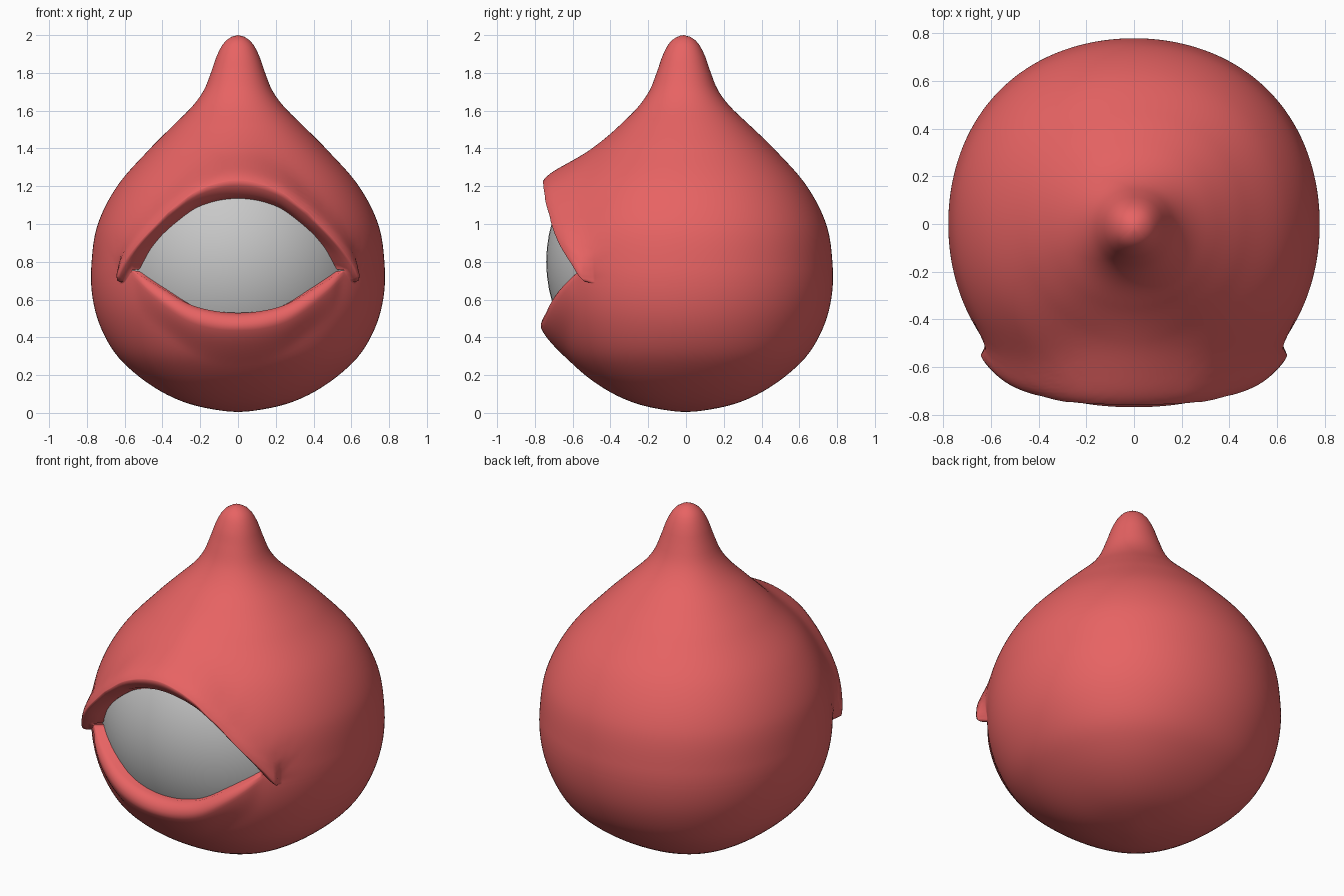
import bpy, bmesh, math

if "Cube" in bpy.data.objects:
    bpy.data.objects.remove(bpy.data.objects["Cube"])


def material(name, col):
    m = bpy.data.materials.new(name)
    m.diffuse_color = (*col, 1)
    m.use_nodes = True
    m.node_tree.nodes["Principled BSDF"].inputs["Base Color"].default_value = m.diffuse_color
    return m


def spline(keys, x):
    """Smooth cubic curve through (x, value) keys."""
    n = len(keys)
    if x <= keys[0][0]:
        return keys[0][1]
    if x >= keys[-1][0]:
        return keys[-1][1]
    i = next(k for k in range(n - 1) if keys[k + 1][0] >= x)

    def tan(k):
        if k == 0 or k == n - 1:
            return 0.0
        return (keys[k + 1][1] - keys[k - 1][1]) / (keys[k + 1][0] - keys[k - 1][0])
    (x0, y0), (x1, y1) = keys[i], keys[i + 1]
    w = x1 - x0
    t = (x - x0) / w
    return ((2*t**3 - 3*t*t + 1) * y0 + (t**3 - 2*t*t + t) * w * tan(i)
            + (3*t*t - 2*t**3) * y1 + (t**3 - t*t) * w * tan(i + 1))


def smooth(t):
    t = min(1, max(0, t))
    return t * t * (3 - 2 * t)


red = material("red skin", (0.80, 0.125, 0.125))
grey = material("eye grey", (0.58, 0.58, 0.58))

# Teardrop profile (radius, height), mirrored past both poles for round ends
prof = [(0, .005), (.15, .022), (.28, .055), (.41, .115), (.54, .205), (.65, .315),
        (.73, .46), (.77, .61), (.777, .77), (.745, .99), (.64, 1.2), (.465, 1.4),
        (.345, 1.52), (.24, 1.625), (.18, 1.71), (.14, 1.81), (.108, 1.9),
        (.065, 1.97), (0, 2.0)]
pts = [(-prof[1][0], prof[1][1])] + prof + [(-prof[-2][0], prof[-2][1])]
s, rad, hgt = 0.0, [], []
for i, p in enumerate(pts):
    if i:
        s += math.dist(p, pts[i - 1])
    rad.append((s, p[0]))
    hgt.append((s, p[1]))
S0, S1 = rad[1][0], rad[-2][0]


def s_at(z):
    a, b = S0, S1
    for _ in range(30):
        m = (a + b) / 2
        if spline(hgt, m) < z:
            a = m
        else:
            b = m
    return (a + b) / 2


def radius(q, z, a):
    """Body radius, slightly squared in plan."""
    k = .02 + .025 * smooth((.5 - z) / .4)
    return max(0, spline(rad, q)) * (1 + k * math.sin(2 * math.radians(a)) ** 2)


def r_at(z, a):
    return radius(s_at(z), z, a)


# Eyelid curves against angle from the front, in degrees
CORNER, TIP = 45, 49.5
up_edge = [(0, 1.135), (17, 1.095), (29.5, .987), (38, .88), (45, .755), (50, .69), (56, .69)]
up_ridge = [(0, 1.23), (15, 1.18), (26, 1.07), (31, 1.0), (41, .85), (45, .785), (50, .70), (56, .70)]
up_bump = [(0, .138), (15, .122), (26, .09), (31, .077), (41, .07), (47, .06), (50, .05)]
up_width = [(0, .115), (30, .105), (42, .085), (50, .05)]
lo_edge = [(0, .53), (10, .54), (20, .575), (32, .663), (45, .755), (60, .85)]
lo_gap = [(0, .08), (15, .078), (30, .06), (45, .025), (60, .02)]
lo_bump = [(0, .042), (20, .036), (38, .014), (45, 0)]
lo_edge_r = [(0, .715), (15, .735), (26, .762), (36, .778), (45, .79)]
NL, NU, COLS = 30, 60, 240

ridge = [(TIP * k / 60, spline(up_ridge, TIP * k / 60), spline(up_bump, TIP * k / 60),
          spline(up_width, TIP * k / 60)) for k in range(61)]


def lid_bump(a, z):
    """Swelling above the upper lid, fading with distance from its ridge."""
    d, h, w = min((math.hypot((a - g) * .0136, z - zr), h, w) for g, zr, h, w in ridge)
    b = h / (1 + (d / w) ** 2.5) * (1 - smooth((d - .1) / .3))
    return b * smooth((z - .70) / .16) if a > TIP + .1 else b


def column(a):
    front = a < CORNER - .01
    ze = spline(up_edge, a)
    zl = spline(lo_edge, a) if front else ze
    rows = []
    # lower half, pole to lower lid
    zr, h = zl - spline(lo_gap, a), spline(lo_bump, a)
    sr = s_at(zr)
    for k in range(NL + 1):
        q = S0 + (sr - S0) * (1 - (1 - k / NL) ** 1.2)
        z = spline(hgt, q)
        rows.append((radius(q, z, a) + h * (1 - smooth((zr - z) / .2)), z))
    r0 = rows[-1][0]
    re = spline(lo_edge_r, a) if front else r_at(zl, a)
    for f in (.2, .45, .7):
        g = 4 * f * (1 - f) * .4 * h
        rows.append((r0 + (re - r0) * f + g, zr + (zl - zr) * f + g * .4))
    rows += [(re, zl), (.60, zl - .02), (.60, ze + .02)]
    # upper half, upper lid to tip
    zr = spline(up_ridge, a)
    h = lid_bump(a, zr)
    re = math.sqrt(.74**2 - (ze - .8)**2) + .005 + .04 * (a / CORNER)**4 if front else r_at(ze, a)
    rr = r_at(zr, a) + h
    rows.append((re, ze))
    for f in (.4, .8):
        g = 4 * f * (1 - f) * .1 * h
        rows.append((re + (rr - re) * f + g, ze + (zr - ze) * f - g))
    sr = s_at(zr)
    for k in range(NU + 1):
        q = sr + (S1 - sr) * (k / NU) ** 1.3
        z = spline(hgt, q)
        rows.append((radius(q, z, a) + (lid_bump(a, z) if z < 1.7 else 0), z))
    return rows


# Body with eyelids: one column of points per angle
bm = bmesh.new()
half, grid, degs = {}, [], []
for c in range(COLS):
    d = -180 + 360 * c / COLS
    key = round(abs(d), 4)
    if key not in half:
        half[key] = column(key)
    t = math.radians(d)
    grid.append([bm.verts.new((r * math.sin(t), -r * math.cos(t) - .012 * smooth((z - 1.35) / .4), z))
                 for r, z in half[key]])
    degs.append(abs(d))
inner = NL + 5          # row index of the lower inner rim
for c in range(COLS):
    e = (c + 1) % COLS
    open_eye = max(degs[c], degs[e]) < CORNER + .01
    for k in range(len(grid[0]) - 1):
        if k == inner or (k in (inner - 1, inner + 1) and not open_eye):
            continue
        bm.faces.new((grid[c][k], grid[e][k], grid[e][k + 1], grid[c][k + 1]))
bmesh.ops.delete(bm, geom=[v for v in bm.verts if not v.link_faces], context='VERTS')
bmesh.ops.remove_doubles(bm, verts=bm.verts, dist=1e-5)
for f in bm.faces:
    f.smooth = True
me = bpy.data.meshes.new("body")
bm.to_mesh(me)
bm.free()
me.materials.append(red)
body = bpy.data.objects.new("body", me)
bpy.context.collection.objects.link(body)

# Eyeball filling the inside
bpy.ops.mesh.primitive_uv_sphere_add(segments=64, ring_count=32, radius=.74, location=(0, 0, .8))
eye = bpy.context.object
eye.name = "eyeball"
eye.data.materials.append(grey)
bpy.ops.object.shade_smooth()
